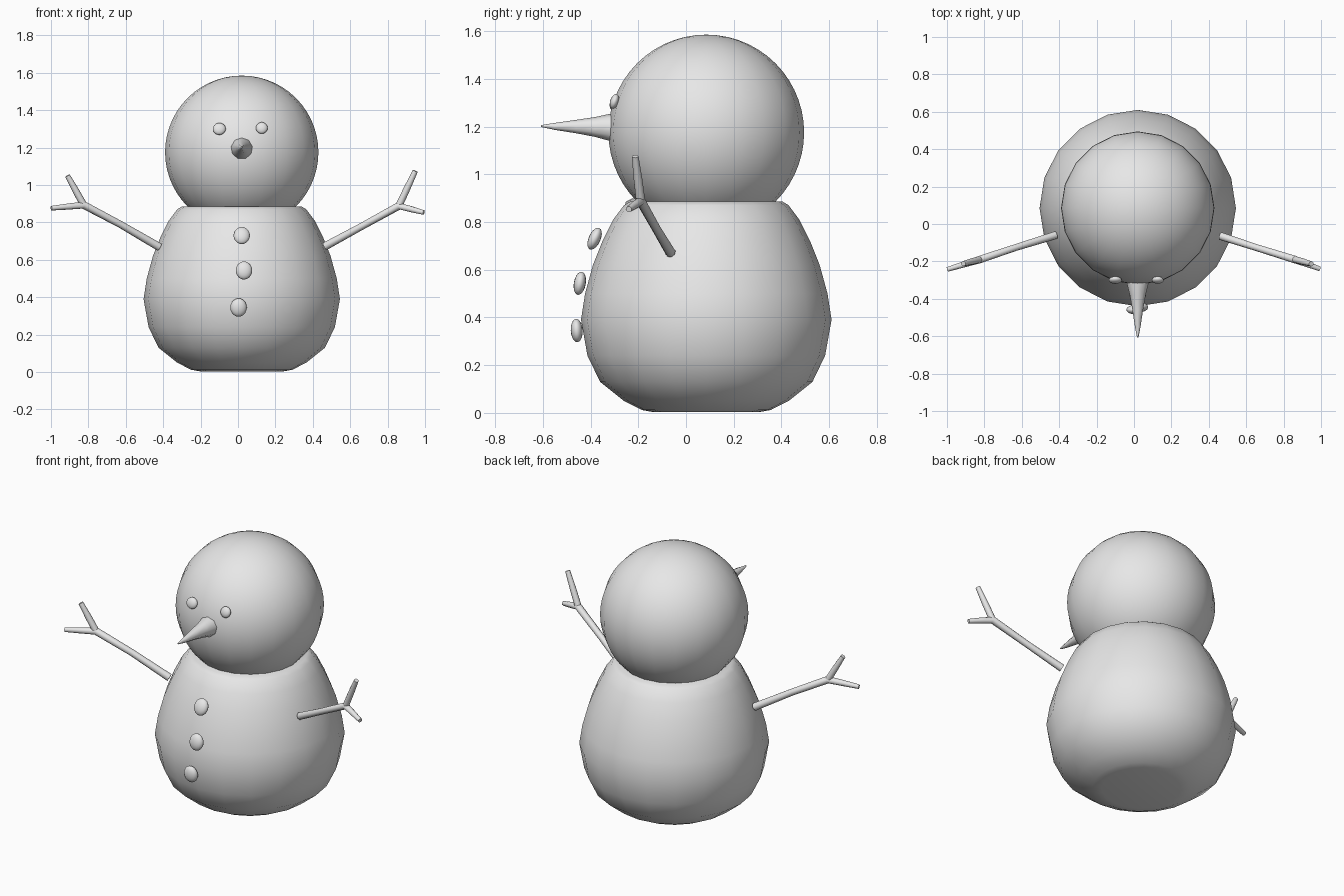
import bpy, bmesh, math
from mathutils import Vector, Matrix

if "Cube" in bpy.data.objects:
    bpy.data.objects.remove(bpy.data.objects["Cube"])

grey = bpy.data.materials.new("light_grey")
grey.use_nodes = True
grey.diffuse_color = (0.8, 0.8, 0.8, 1)
grey.node_tree.nodes["Principled BSDF"].inputs["Base Color"].default_value = (0.8, 0.8, 0.8, 1)

CX, CY = 0.02, 0.085  # axis of the body


def finish(name, bm, smooth_angle):
    bmesh.ops.recalc_face_normals(bm, faces=bm.faces)
    mesh = bpy.data.meshes.new(name)
    bm.to_mesh(mesh)
    bm.free()
    mesh.materials.append(grey)
    obj = bpy.data.objects.new(name, mesh)
    bpy.context.collection.objects.link(obj)
    bpy.ops.object.select_all(action="DESELECT")
    obj.select_set(True)
    bpy.context.view_layer.objects.active = obj
    bpy.ops.object.shade_smooth_by_angle(angle=math.radians(smooth_angle))
    return obj


def loft(bm, path, sides):
    """Round tube through (point, radius) pairs with capped ends."""
    points = [Vector(p) for p, r in path]
    previous = None
    for i, (p, radius) in enumerate(path):
        along = points[min(i + 1, len(points) - 1)] - points[max(i - 1, 0)]
        turn = Vector((0, 0, 1)).rotation_difference(along)
        ring = []
        for k in range(sides):
            a = math.tau * k / sides
            offset = turn @ Vector((math.sin(a), math.cos(a), 0)) * radius
            ring.append(bm.verts.new(points[i] + offset))
        if previous:
            for k in range(sides):
                n = (k + 1) % sides
                bm.faces.new((previous[k], previous[n], ring[n], ring[k]))
        else:
            bm.faces.new(ring)
        previous = ring
    bm.faces.new(previous)


def ball(name, centre, radii, tilt=0, segments=16, rings=10):
    bm = bmesh.new()
    place = (Matrix.Translation(centre) @ Matrix.Rotation(math.radians(tilt), 4, "X")
             @ Matrix.Diagonal((*radii, 1)))
    bmesh.ops.create_uvsphere(bm, u_segments=segments, v_segments=rings, radius=1, matrix=place)
    return finish(name, bm, 60)


# Body: turned profile of (height, radius)
profile = [(0.003, 0.22), (0.012, 0.27), (0.05, 0.345), (0.13, 0.445), (0.24, 0.498),
           (0.39, 0.525), (0.5, 0.508), (0.62, 0.475), (0.72, 0.435), (0.81, 0.39),
           (0.87, 0.345), (0.885, 0.32)]
bm = bmesh.new()
loft(bm, [((CX, CY, z), r) for z, r in profile], 20)
finish("body", bm, 75)

# Head
ball("head", (CX, CY, 1.175), (0.41, 0.41, 0.41), segments=20, rings=28)

# Eyes
ball("right_eye", (-0.1, -0.3, 1.3), (0.035, 0.018, 0.033), -18)
ball("left_eye", (0.127, -0.3, 1.305), (0.032, 0.018, 0.032), -18)

# Buttons, each tilted to follow the belly
for name, x, y, z, tilt in (("top_button", 0.02, -0.383, 0.73, -24),
                            ("middle_button", 0.032, -0.445, 0.543, -10),
                            ("bottom_button", 0.003, -0.458, 0.345, 3)):
    ball(name, (x, y, z), (0.044, 0.025, 0.049), tilt)

# Nose: pointed cone with a slightly hollow taper
bm = bmesh.new()
loft(bm, [((CX, y, z), r) for y, z, r in (
    (-0.27, 1.195, 0.062), (-0.325, 1.195, 0.057), (-0.38, 1.197, 0.043),
    (-0.46, 1.199, 0.029), (-0.55, 1.2, 0.015), (-0.607, 1.202, 0.004))], 9)
finish("nose", bm, 50)


# Arms: a branch running into the lower twig, with an upper twig at the fork
def arm(name, shoulder, elbow, fork, upper_tip, lower_tip):
    bm = bmesh.new()
    loft(bm, [(shoulder, 0.022), (elbow, 0.019), (fork, 0.021),
              (Vector(fork).lerp(Vector(lower_tip), 0.5), 0.017), (lower_tip, 0.013)], 8)
    loft(bm, [(fork, 0.019), (Vector(fork).lerp(Vector(upper_tip), 0.5), 0.018),
              (upper_tip, 0.014)], 8)
    finish(name, bm, 50)


arm("right_arm", (-0.42, -0.06, 0.668), (-0.63, -0.125, 0.79), (-0.825, -0.19, 0.893),
    (-0.912, -0.212, 1.05), (-0.998, -0.243, 0.876))
arm("left_arm", (0.465, -0.065, 0.672), (0.66, -0.128, 0.778), (0.86, -0.19, 0.888),
    (0.948, -0.213, 1.075), (0.993, -0.24, 0.853))
